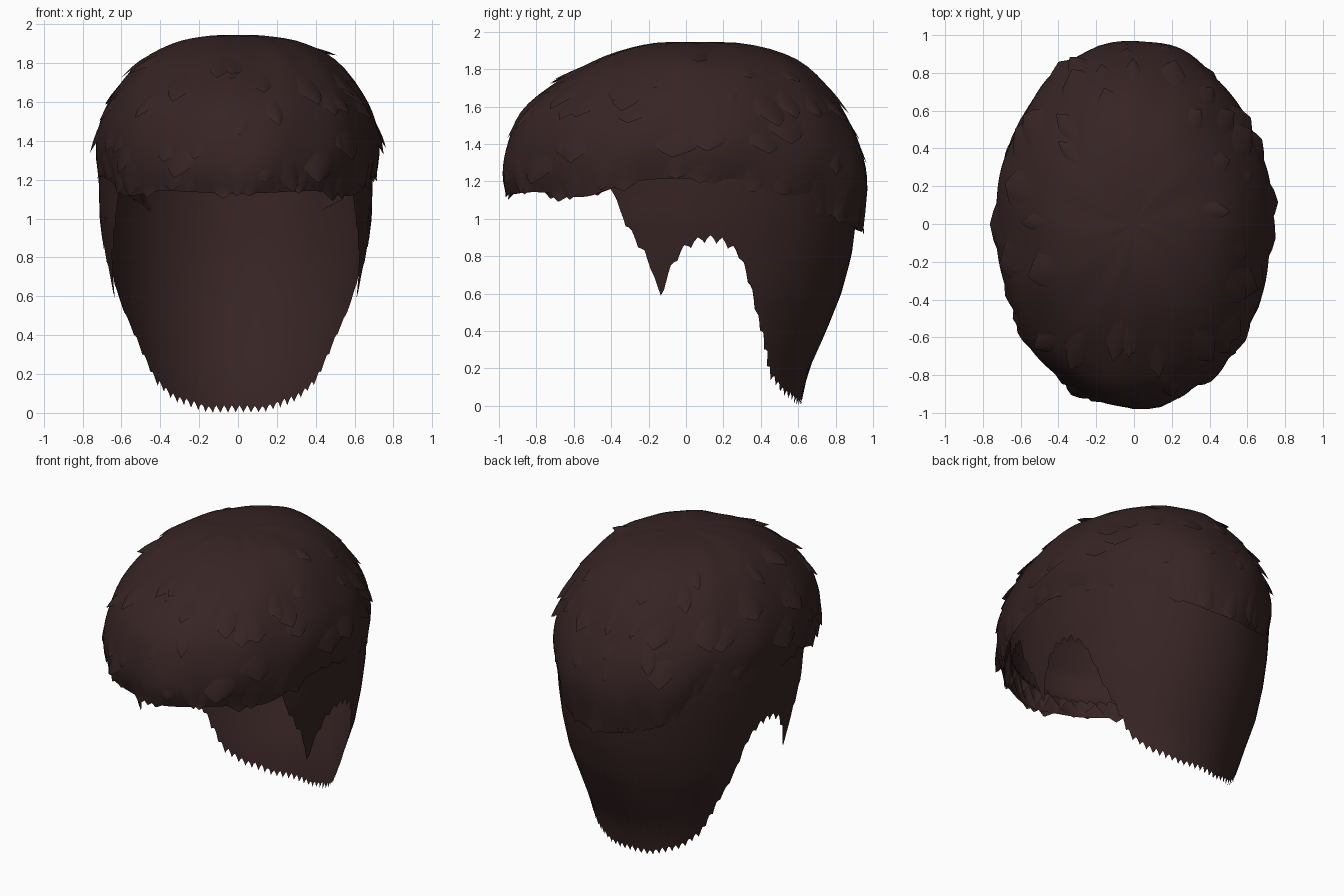
import bpy, math, random
from mathutils import Vector

if "Cube" in bpy.data.objects:
    bpy.data.objects.remove(bpy.data.objects["Cube"])

random.seed(11)
hair = bpy.data.materials.new("dark_brown_hair")
hair.diffuse_color = (0.038, 0.0175, 0.0175, 1)
hair.use_nodes = True
hair.node_tree.nodes["Principled BSDF"].inputs["Base Color"].default_value = hair.diffuse_color


def lerp_table(table, v):
    """Piecewise linear lookup; each row is (key, value)."""
    if v <= table[0][0]:
        return table[0][1]
    for (a, p), (b, q) in zip(table, table[1:]):
        if v <= b:
            return p + (q - p) * (v - a) / (b - a)
    return table[-1][1]


def make_object(name, grids, angle=60):
    """Join grids of points (columns run low to high) into one smooth mesh."""
    verts, faces = [], []
    for cols, closed in grids:
        base, n, m = len(verts), len(cols), len(cols[0])
        for c in cols:
            verts.extend(c)
        for i in range(n if closed else n - 1):
            k = (i + 1) % n
            for j in range(m - 1):
                faces.append((base + i * m + j, base + k * m + j,
                              base + k * m + j + 1, base + i * m + j + 1))
    mesh = bpy.data.meshes.new(name)
    mesh.from_pydata(verts, [], faces)
    mesh.materials.append(hair)
    mesh.validate()
    ob = bpy.data.objects.new(name, mesh)
    bpy.context.collection.objects.link(ob)
    bpy.ops.object.select_all(action='DESELECT')
    ob.select_set(True)
    bpy.context.view_layer.objects.active = ob
    bpy.ops.object.shade_smooth_by_angle(angle=math.radians(angle))
    return ob


# Crown surface: radius fraction and height, from rim to top
FRONT = [(.96, 1.13), (.99, 1.25), (.965, 1.41), (.885, 1.58), (.69, 1.735), (.44, 1.87), (.2, 1.935), (0, 1.945)]
SIDE = [(.955, 1.215), (.99, 1.32), (.985, 1.45), (.9, 1.61), (.7, 1.8), (.46, 1.9), (.22, 1.938), (0, 1.945)]
BACK = [(.95, .93), (.99, 1.18), (.96, 1.37), (.88, 1.54), (.765, 1.71), (.59, 1.855), (.32, 1.935), (0, 1.945)]


def smooth_profile(pts, t):
    s = max(0, min(t, 1)) * (len(pts) - 1)
    i = min(int(s), len(pts) - 2)
    u = s - i
    p = [Vector(pts[max(0, min(k, len(pts) - 1))]) for k in (i - 1, i, i + 1, i + 2)]
    return 0.5 * (2 * p[1] + (p[2] - p[0]) * u + (2 * p[0] - 5 * p[1] + 4 * p[2] - p[3]) * u * u
                  + (3 * p[1] - p[0] - 3 * p[2] + p[3]) * u ** 3)


def crown(th, t, off=0.0):
    c, s = math.cos(th), math.sin(th)
    r, z = smooth_profile(FRONT if c > 0 else BACK, t) * c * c + smooth_profile(SIDE, t) * s * s
    # The fringe stays low around to the temples
    z -= 0.07 * max(0, 1 - t * 3) ** 2 * math.exp(-((c - .58) / .2) ** 2)
    if t < 0:
        z += t * 0.6
    # Soft clumps in the volume
    off += (1 - max(t, 0)) * (.007 * math.sin(7 * th + 5 * t) + .006 * math.sin(12 * th - 9 * t + 1))
    rise = max(0, min(1, (z - 1.25) / 0.7))
    return Vector((s * (0.735 * r + off * (1 - .5 * rise)),
                   -c * (0.985 * r + off * (1 - .5 * rise)), z + off * rise))


# Crown shell
N = 120
make_object("crown_hair", [([[crown(2 * math.pi * i / N, k / 24) for k in range(25)]
                             for i in range(N)], True)])


def lock(th, tip, length, width, root_off, tip_off, bend):
    """Broad tuft lying on the crown with a slightly lifted pointed tip."""
    rows, across = 9, 7
    out = []
    for a in range(across):
        u = a / (across - 1) * 2 - 1
        col = []
        for k in range(rows):
            v = k / (rows - 1)
            w = width * (0.02 + 0.98 * min(1, v * 1.9) ** 0.75)
            off = root_off + (tip_off - root_off) * (1 - v) ** 1.3 - 0.022 * u * u * min(1, v * 3)
            col.append(crown(th + u * w / 2 + bend * (1 - v), tip + length * v, off))
        out.append(col)
    return out, False


# Rim locks give the ragged lower edge
rim_locks = []
for i in range(34):
    th = 2 * math.pi * (i + random.uniform(-.35, .35)) / 34
    rim_locks.append(lock(th, random.uniform(-.06, .01), random.uniform(.3, .45),
                          random.uniform(.3, .5), -.012, random.uniform(.008, .02),
                          random.uniform(-.14, .1)))
make_object("rim_locks", rim_locks)

# Scattered broad locks over the crown
top_locks = []
for i in range(62):
    tip = random.uniform(.05, .6)
    th = i * 2.39996 + random.uniform(-.2, .2)
    top_locks.append(lock(th, tip, random.uniform(.2, .32), random.uniform(.22, .42) * (1 + tip * .6),
                          -.02, random.uniform(.008, .04) * (1 - .5 * tip),
                          random.uniform(-.16, .1)))
make_object("crown_locks", top_locks)

# Close-cropped layer: half width, back reach and front reach by height
WIDTH = [(0, .5), (.2, .54), (.4, .587), (.6, .645), (.8, .675), (1, .7), (1.2, .705), (1.4, .695),
         (1.6, .625), (1.75, .51), (1.85, .36), (1.905, 0)]
REAR = [(0, .615), (.1, .633), (.2, .66), (.4, .75), (.6, .83), (.8, .885), (1, .91),
        (1.2, .93), (1.4, .9), (1.6, .79), (1.75, .66), (1.85, .48), (1.905, .1)]
FORE = [(0, .93), (1.16, .93), (1.25, 1.0), (1.4, 1.01), (1.6, .9), (1.75, .69), (1.85, .48), (1.905, 0)]
# Lower hairline in side view (y, z): nape, ear arch, sideburn, temple
HAIRLINE = [(.6, .03), (.52, .09), (.45, .18), (.42, .35), (.38, .5), (.33, .7), (.28, .83), (.2, .89),
            (.12, .91), (.05, .89), (-.02, .85), (-.08, .75), (-.14, .585), (-.18, .74),
            (-.22, .82), (-.3, .95), (-.36, 1.06), (-.38, 1.16)]
YC = 0.1
TOP = 1.905


def scalp(phi, z):
    c = math.cos(phi)
    reach = lerp_table(REAR, z) - YC if c > 0 else lerp_table(FORE, z)
    return Vector((lerp_table(WIDTH, z) * math.sin(phi) - 0.012, YC + reach * c, z))


def hairline_angle(y, z):
    reach = lerp_table(REAR, z) - YC if y > YC else lerp_table(FORE, z)
    return math.acos(max(-1, min(1, (y - YC) / reach)))


EDGE = [(0, .03)] + [(hairline_angle(y, z), z) for y, z in HAIRLINE] + [(2.5, 1.22), (math.pi, 1.22)]

cols = []
M = 320
for i in range(M):
    phi = math.pi - 2 * math.pi * i / M          # runs front, right, back, left
    low = lerp_table(EDGE, abs(phi)) + (-.03, -.008, .006, -.008)[i % 4] + random.uniform(-.004, .004)
    low = max(0, low)
    # Two short rows keep the teeth crisp, then even rows up to the top
    heights = [low, low + .04] + [low + .04 + (TOP - low - .04) * k / 24 for k in range(1, 25)]
    cols.append([scalp(phi, z) for z in heights])
make_object("cropped_sides_and_nape", [(cols, True)], 60)
